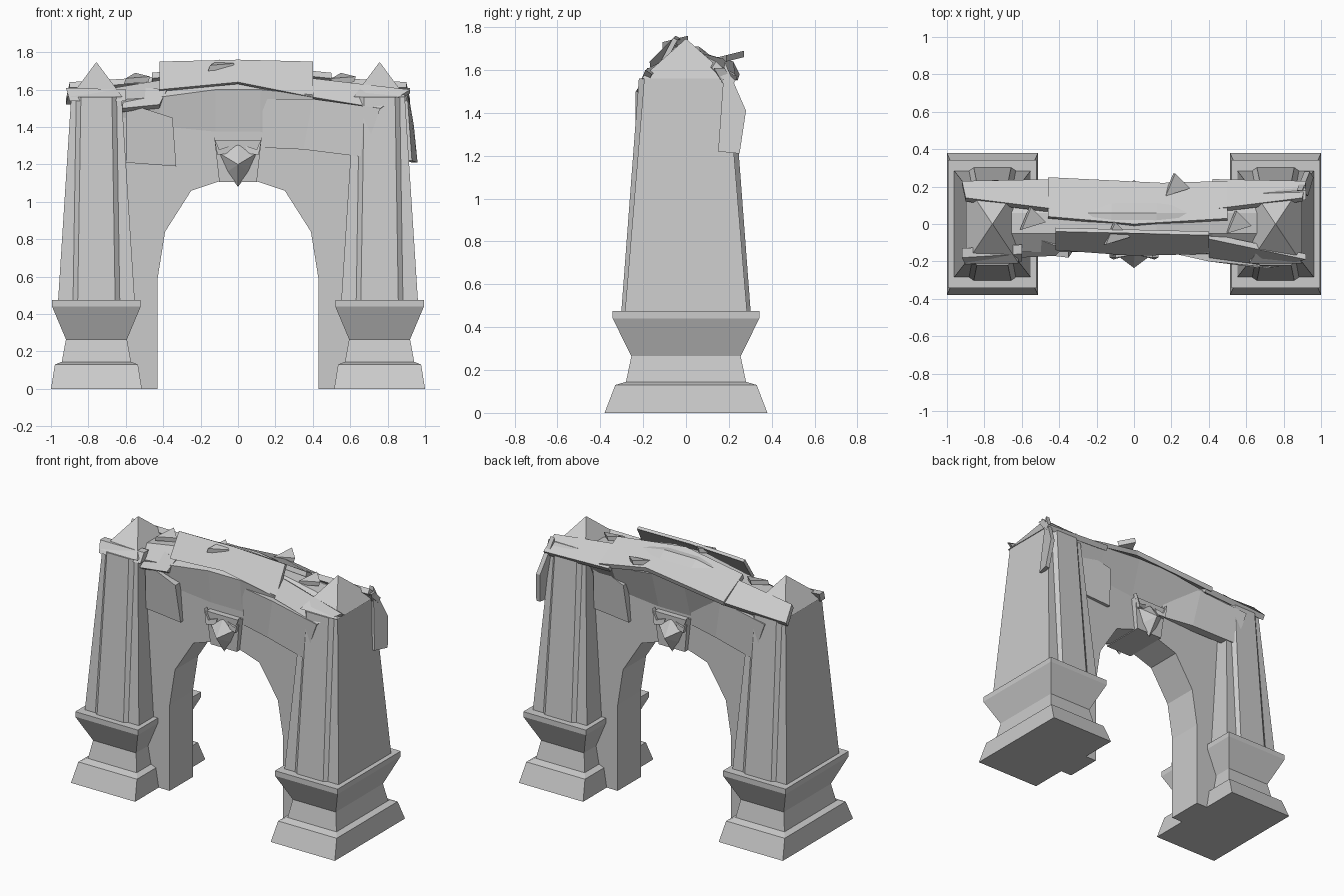
import bpy
import bmesh
from mathutils import Vector

if "Cube" in bpy.data.objects:
    bpy.data.objects.remove(bpy.data.objects["Cube"])

stone = bpy.data.materials.new("grey stone")
stone.use_nodes = True
GREY = (0.6, 0.6, 0.6, 1)
stone.diffuse_color = GREY
stone.node_tree.nodes["Principled BSDF"].inputs["Base Color"].default_value = GREY


def finish(name, bm):
    bmesh.ops.recalc_face_normals(bm, faces=bm.faces)
    mesh = bpy.data.meshes.new(name)
    bm.to_mesh(mesh)
    bm.free()
    mesh.materials.append(stone)
    obj = bpy.data.objects.new(name, mesh)
    bpy.context.scene.collection.objects.link(obj)
    return obj


def loft(name, rings):
    """Skin a closed solid through rings with equal point counts."""
    bm = bmesh.new()
    loops = [[bm.verts.new(p) for p in ring] for ring in rings]
    n = len(loops[0])
    for a, b in zip(loops, loops[1:]):
        for i in range(n):
            j = (i + 1) % n
            bm.faces.new((a[i], a[j], b[j], b[i]))
    bm.faces.new(loops[0])
    bm.faces.new(loops[-1])
    return finish(name, bm)


def rect(cx, hx, hy, z):
    return [(cx + sx * hx, sy * hy, z) for sx, sy in ((-1, -1), (1, -1), (1, 1), (-1, 1))]


def turned(points):
    return [(-x, -y, z) for x, y, z in points]


def slab(name, points, depth):
    """Faceted sheet of stone thickened along a direction."""
    d = Vector(depth)
    loft(name, [points, [Vector(p) + d for p in points]])


def shaft_ring(cx, z, hx, hy, out, front, root):
    """Rectangle with a raised chamfered panel on front and back."""
    half = [(-hx, -hy), (-root, -hy), (-front, -out), (front, -out), (root, -hy), (hx, -hy)]
    return [(cx + x, y, z) for x, y in half + [(-x, -y) for x, y in half]]


# Pillars: stepped pedestal, tapered shaft, pyramid cap
for side, cx in (("right", -0.757), ("left", 0.757)):
    steps = ((0.243, 0.38, 0), (0.222, 0.33, 0.13), (0.185, 0.28, 0.145),
             (0.163, 0.255, 0.265), (0.237, 0.342, 0.44), (0.237, 0.342, 0.475))
    loft(side + "_pedestal", [rect(cx, *s) for s in steps])
    loft(side + "_shaft", [shaft_ring(cx, 0.47, 0.205, 0.285, 0.302, 0.1, 0.125),
                           shaft_ring(cx, 1.56, 0.135, 0.195, 0.22, 0.083, 0.108)])
    loft(side + "_cap", [rect(cx, 0.14, 0.21, 1.56), rect(cx, 0.002, 0.002, 1.745)])

# Arch wall
opening = [(0.43, 0), (0.43, 0.59), (0.39, 0.84), (0.25, 1.06), (0.1, 1.11)]
outline = [(0.68, 0)] + opening + [(-x, z) for x, z in reversed(opening)]
outline += [(-0.68, 0), (-0.66, 1.5), (0.66, 1.5)]
loft("arch_wall", [[(x, y, z) for x, z in outline] for y in (-0.125, 0.125)])

# Rough stone mantle over the arch: x, half depth, low edge, shoulder, ridge
stations = ((-0.72, 0.15, 1.45, 1.54, 1.6), (-0.42, 0.15, 1.36, 1.56, 1.65),
            (-0.12, 0.15, 1.33, 1.6, 1.71), (0.12, 0.15, 1.33, 1.6, 1.71),
            (0.42, 0.16, 1.36, 1.57, 1.66), (0.72, 0.16, 1.45, 1.53, 1.6))
loft("mantle", [[(x, -0.12, low), (x, -d, sh), (x, -0.05, top), (x, 0.06, top),
                 (x, d + 0.05, sh), (x, 0.12, low)] for x, d, low, sh, top in stations])

# Hanging slabs, repeated half a turn around on the back
hanging = {
    "short_slab": ([(-0.6, -0.15, 1.53), (-0.35, -0.18, 1.45), (-0.33, -0.15, 1.19),
                    (-0.6, -0.14, 1.21)], (0, 0.07, 0)),
    "long_slab_inner": ([(0.13, -0.14, 1.55), (0.4, -0.2, 1.55), (0.35, -0.18, 1.28),
                         (0.13, -0.13, 1.29)], (0, 0.06, 0)),
    "long_slab_outer": ([(0.4, -0.2, 1.55), (0.76, -0.235, 1.5), (0.67, -0.235, 1.24),
                         (0.35, -0.18, 1.28)], (0, 0.06, 0)),
    "corner_chip": ([(-0.92, -0.18, 1.61), (-0.6, -0.16, 1.6), (-0.6, -0.2, 1.54),
                     (-0.9, -0.22, 1.54)], (0, 0.05, 0)),
}
for name, (pts, depth) in hanging.items():
    slab("front_" + name, pts, depth)
    slab("back_" + name, turned(pts), (0, -depth[1], 0))

# Broken sheets on the top
slab("front_top_sheet", [(-0.42, -0.14, 1.6), (0, -0.17, 1.64), (0.4, -0.16, 1.56),
                         (0.4, -0.06, 1.75), (0, -0.05, 1.76), (-0.42, -0.04, 1.75)],
     (0, 0.02, -0.01))
slab("front_side_sheet", [(0.4, -0.18, 1.56), (0.76, -0.23, 1.5), (0.92, -0.19, 1.6),
                          (0.4, -0.08, 1.66)], (0, 0.03, -0.02))
slab("front_ledge", [(-0.62, -0.18, 1.5), (-0.42, -0.17, 1.52), (-0.38, -0.13, 1.6),
                     (-0.6, -0.05, 1.62)], (0, 0.03, -0.02))
slab("back_top_sheet", [(-0.46, 0.25, 1.58), (0.15, 0.22, 1.64), (0.5, 0.23, 1.58),
                        (0.5, 0.03, 1.69), (0, 0, 1.74), (-0.46, 0.04, 1.69)],
     (0, -0.01, -0.03))
for s in (-1, 1):
    slab("back_side_sheet", [(s * 0.92, 0.23, 1.55), (s * 0.42, 0.24, 1.57),
                             (s * 0.42, 0.08, 1.67), (s * 0.9, 0.14, 1.64)],
         (0, -0.02, -0.03))
slab("back_corner_flap", [(0.9, 0.18, 1.64), (0.94, 0.28, 1.41), (0.96, 0.25, 1.21),
                          (0.93, 0.15, 1.22)], (-0.03, 0, 0))

# Rubble chips on the ridge
for x, y, z in ((-0.55, 0.02, 1.63), (-0.1, -0.06, 1.7), (0.22, 0.2, 1.63), (0.55, 0, 1.63)):
    slab("rubble_chip", [(x - 0.06, y - 0.05, z), (x + 0.07, y - 0.01, z + 0.01),
                         (x - 0.01, y + 0.07, z + 0.03)], (0.01, 0, 0.03))

# Keystone with a horned mask on each face
loft("keystone", [rect(0, 0.1, 0.155, 1.105), rect(0, 0.125, 0.165, 1.33)])


def mask(name, turn):
    bm = bmesh.new()
    rim = [(0, -0.15, 1.08), (0.06, -0.15, 1.16), (0.1, -0.16, 1.26), (0.05, -0.17, 1.27),
           (0, -0.16, 1.31), (-0.05, -0.17, 1.27), (-0.1, -0.16, 1.26), (-0.06, -0.15, 1.16)]
    nose = [(0, -0.235, 1.2)]
    if turn:
        rim, nose = turned(rim), turned(nose)
    ring = [bm.verts.new(p) for p in rim]
    tip = bm.verts.new(nose[0])
    for i, v in enumerate(ring):
        bm.faces.new((v, ring[(i + 1) % len(ring)], tip))
    bm.faces.new(ring)
    finish(name, bm)
    for s in (-1, 1):
        horn = [(s * 0.05, -0.17, 1.26), (s * 0.11, -0.19, 1.25), (s * 0.13, -0.18, 1.35),
                (s * 0.1, -0.18, 1.28), (s * 0.04, -0.17, 1.3)]
        slab(name + "_horn", turned(horn) if turn else horn, (0, 0.03 * (-1 if turn else 1), 0))


mask("front_mask", False)
mask("back_mask", True)
